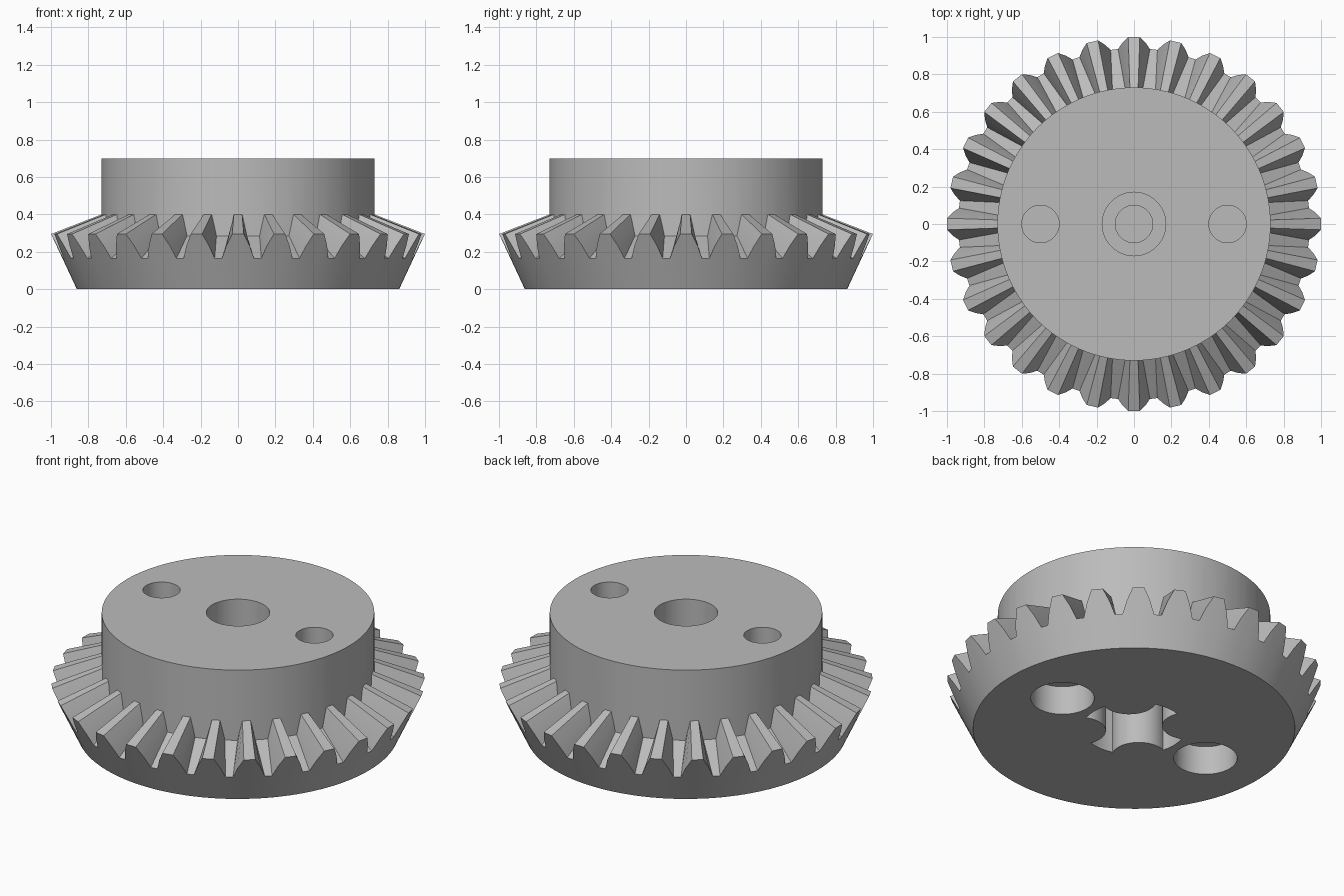
import bpy
import bmesh
from math import sin, cos, pi, atan2, hypot, radians

cube = bpy.data.objects.get("Cube")
if cube:
    bpy.data.objects.remove(cube, do_unlink=True)

TEETH = 28
BASE_R, HUB_R, TIP_R = 0.862, 0.73, 1.0
ROOT_Z, TIP_Z, HUB_Z = 0.165, 0.295, 0.7
INNER_ROOT_Z, INNER_TIP_Z = 0.285, 0.4

grey = bpy.data.materials.new("plain grey")
grey.use_nodes = True
colour = (0.5, 0.5, 0.5, 1)
grey.diffuse_color = colour
grey.node_tree.nodes["Principled BSDF"].inputs["Base Color"].default_value = colour


def polar(r, a, z):
    return (r * cos(a), r * sin(a), z)


def make_solid(name, rings):
    """Stack equal-length rings of points, lowest first, into a closed solid."""
    bm = bmesh.new()
    loops = [[bm.verts.new(p) for p in ring] for ring in rings]
    count = len(loops[0])
    for low, high in zip(loops, loops[1:]):
        for i in range(count):
            j = (i + 1) % count
            bm.faces.new((low[i], low[j], high[j], high[i]))
    bm.faces.new(loops[0][::-1])
    bm.faces.new(loops[-1])
    bmesh.ops.recalc_face_normals(bm, faces=bm.faces)
    mesh = bpy.data.meshes.new(name)
    bm.to_mesh(mesh)
    bm.free()
    mesh.materials.append(grey)
    obj = bpy.data.objects.new(name, mesh)
    bpy.context.collection.objects.link(obj)
    return obj


# Gear body: conical base, tapering teeth and hub from one toothed profile.
# Each step is (outer half angle, inner half angle, height on the tooth).
flank = [(0.091, 0.066, 0), (0.064, 0.048, 0.52), (0.031, 0.03, 1)]
steps = [(-a, -b, h) for a, b, h in flank] + flank[::-1]
steps.append((pi / TEETH, pi / TEETH, 0))

base, outer, inner, hub = [], [], [], []
for tooth in range(TEETH):
    mid = 2 * pi * tooth / TEETH
    for a, b, h in steps:
        z = ROOT_Z + h * (TIP_Z - ROOT_Z)
        r = BASE_R + (TIP_R - BASE_R) * z / TIP_Z
        base.append(polar(BASE_R, mid + a, 0))
        outer.append(polar(r, mid + a, z))
        z = INNER_ROOT_Z + h * (INNER_TIP_Z - INNER_ROOT_Z)
        inner.append(polar(HUB_R, mid + b, z))
        hub.append(polar(HUB_R, mid + b, HUB_Z))
gear = make_solid("bevel_gear", [base, outer, inner, hub])


def cut(outline, z0, z1):
    """Remove a vertical prism from the gear."""
    cutter = make_solid("cutter", [[(x, y, z) for x, y in outline] for z in (z0, z1)])
    cutter.hide_render = True
    mod = gear.modifiers.new("hole", "BOOLEAN")
    mod.operation = "DIFFERENCE"
    mod.solver = "EXACT"
    mod.object = cutter
    bpy.context.view_layer.objects.active = gear
    bpy.ops.object.modifier_apply(modifier=mod.name)
    bpy.data.objects.remove(cutter, do_unlink=True)


def circle(x, r, n=48):
    return [(x + r * cos(2 * pi * i / n), r * sin(2 * pi * i / n)) for i in range(n)]


# Side holes: narrow from the top, wide and shallow from below
for x in (-0.5, 0.5):
    cut(circle(x, 0.1), 0.25, 0.8)
    cut(circle(x, 0.17), -0.1, 0.17)

# Stepped shaft hole in the hub
cut(circle(0, 0.17), 0.5, 0.8)
cut(circle(0, 0.1), 0.42, 0.6)

# Cross-shaped socket: four arc-ended lobes between round bulges
LOBE_R, LOBE_HALF = 0.28, radians(16)
BULGE_C, BULGE_R = 0.21, 0.147
corner = (LOBE_R * cos(LOBE_HALF), LOBE_R * sin(LOBE_HALF))
start = atan2(corner[1] - BULGE_C, corner[0] - BULGE_C)
radius = hypot(corner[0] - BULGE_C, corner[1] - BULGE_C)
end = -pi / 2 - start - pi
cross = []
for quarter in range(4):
    turn = quarter * pi / 2
    pts = [(LOBE_R * cos(a), LOBE_R * sin(a))
           for a in (LOBE_HALF * (i / 3 - 1) for i in range(6))]
    for i in range(17):
        a = start + (end - start) * i / 16
        pts.append((BULGE_C + radius * cos(a), BULGE_C + radius * sin(a)))
    cross += [(x * cos(turn) - y * sin(turn), x * sin(turn) + y * cos(turn)) for x, y in pts]
cut(cross, -0.1, 0.36)

# Smooth round walls, crisp tooth and rim edges
bpy.ops.object.select_all(action="DESELECT")
gear.select_set(True)
bpy.context.view_layer.objects.active = gear
bpy.ops.object.shade_smooth_by_angle(angle=radians(25))
